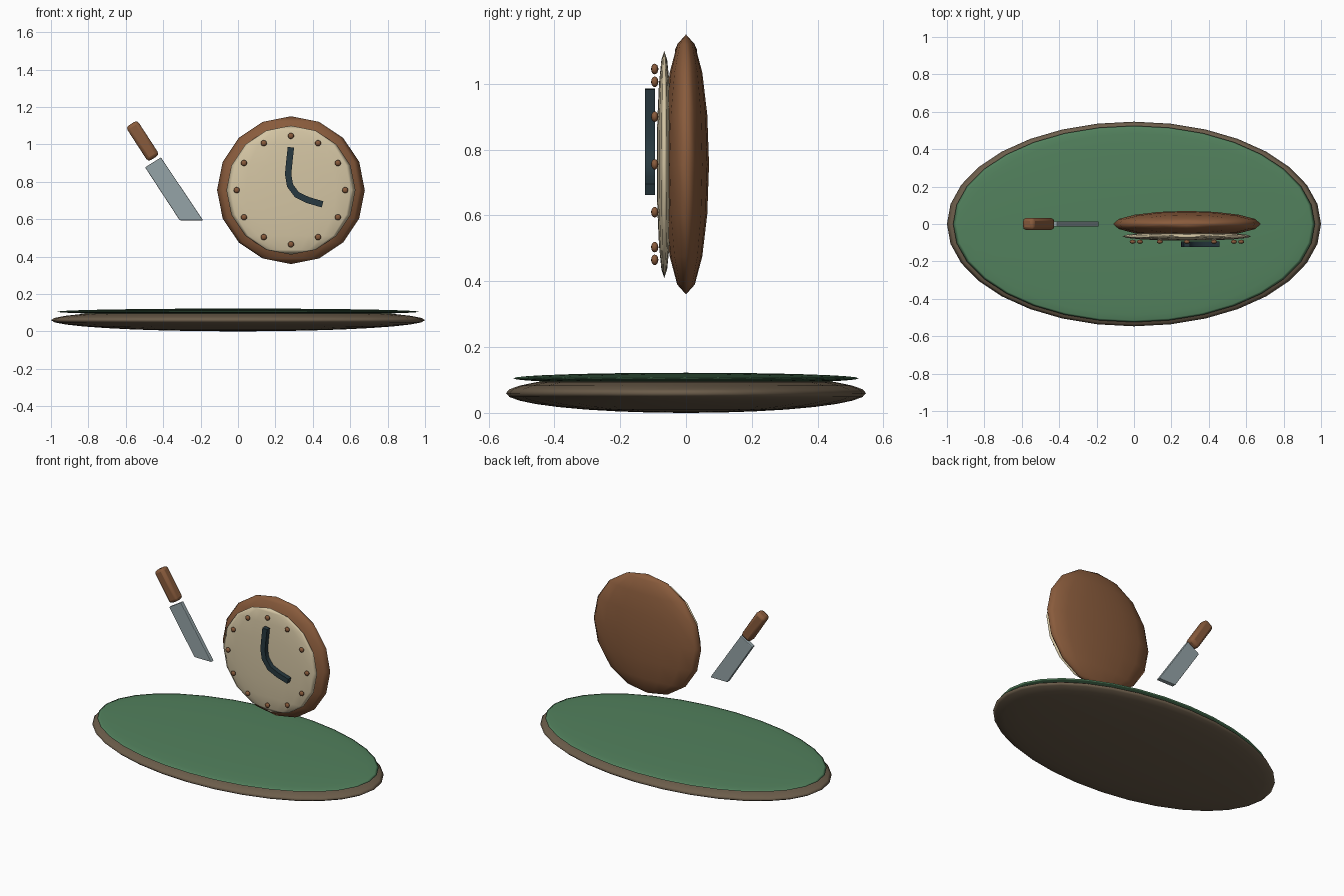
import bpy, bmesh, math
from mathutils import Vector

if "Cube" in bpy.data.objects:
    bpy.data.objects.remove(bpy.data.objects["Cube"])


def material(name, rgb):
    m = bpy.data.materials.new(name)
    m.diffuse_color = (*rgb, 1)
    m.use_nodes = True
    m.node_tree.nodes["Principled BSDF"].inputs["Base Color"].default_value = m.diffuse_color
    return m


EARTH = material("dark_earth", (0.15, 0.11, 0.07))
GREEN = material("green", (0.085, 0.22, 0.11))
WOOD = material("wood", (0.25, 0.105, 0.045))
CREAM = material("cream", (0.66, 0.56, 0.37))
INK = material("ink", (0.02, 0.04, 0.05))
STEEL = material("steel", (0.30, 0.37, 0.39))


def ellipsoid(name, loc, scale, mat, segs, rings):
    bpy.ops.mesh.primitive_uv_sphere_add(segments=segs, ring_count=rings, radius=1, location=loc)
    ob = bpy.context.object
    ob.name = name
    ob.scale = scale
    bpy.ops.object.transform_apply(location=False, rotation=False, scale=True)
    ob.data.materials.append(mat)
    bpy.ops.object.shade_smooth()
    return ob


def plate(name, outline, y0, y1, mat, bevel=0.0):
    """Extrude an x-z outline along y."""
    bm = bmesh.new()
    face = bm.faces.new([bm.verts.new((x, y0, z)) for x, z in outline])
    ext = bmesh.ops.extrude_face_region(bm, geom=[face])
    verts = [g for g in ext["geom"] if isinstance(g, bmesh.types.BMVert)]
    bmesh.ops.translate(bm, verts=verts, vec=(0, y1 - y0, 0))
    bmesh.ops.recalc_face_normals(bm, faces=bm.faces)
    me = bpy.data.meshes.new(name)
    bm.to_mesh(me)
    bm.free()
    ob = bpy.data.objects.new(name, me)
    bpy.context.collection.objects.link(ob)
    me.materials.append(mat)
    if bevel:
        mod = ob.modifiers.new("bevel", "BEVEL")
        mod.width = bevel
        mod.segments = 2
    return ob


# Oval base with a green top
ellipsoid("base", (0, 0, 0.06), (1.0, 0.547, 0.06), EARTH, 32, 16)
ellipsoid("green_top", (0, 0, 0.105), (0.967, 0.525, 0.017), GREEN, 32, 16)

# Clock body, dial and hour dots
CX, CZ = 0.283, 0.755
ellipsoid("clock_body", (CX, 0, CZ), (0.395, 0.07, 0.395), WOOD, 16, 8)
ellipsoid("clock_dial", (CX, -0.066, CZ), (0.345, 0.023, 0.345), CREAM, 16, 8)
for i in range(12):
    a = i * math.pi / 6
    ellipsoid(f"hour_dot_{i + 1}", (CX + 0.29 * math.sin(a), -0.095, CZ + 0.29 * math.cos(a)),
              (0.016, 0.011, 0.016), WOOD, 12, 8)

# Bent clock hands, one ribbon following a centre line
path = [Vector(p) for p in [(0.283, 0.984), (0.274, 0.904), (0.268, 0.84), (0.278, 0.78),
                            (0.315, 0.73), (0.374, 0.702), (0.452, 0.679)]]
left, right = [], []
for i, p in enumerate(path):
    d = (path[min(i + 1, 6)] - path[max(i - 1, 0)]).normalized()
    n = Vector((-d.y, d.x)) * 0.017
    left.append(p + n)
    right.append(p - n)
hands = plate("clock_hands", left + right[::-1], -0.124, -0.094, INK)

# Knife blade
plate("knife_blade", [(-0.497, 0.877), (-0.412, 0.93), (-0.187, 0.594), (-0.312, 0.594)],
      -0.014, 0.014, STEEL, 0.004)

# Knife handle
bpy.ops.mesh.primitive_cube_add(size=1, location=(-0.51, 0, 1.018))
handle = bpy.context.object
handle.name = "knife_handle"
handle.scale = (0.072, 0.066, 0.22)
bpy.ops.object.transform_apply(location=False, rotation=False, scale=True)
handle.rotation_euler = (0, -math.radians(33), 0)
handle.data.materials.append(WOOD)
mod = handle.modifiers.new("bevel", "BEVEL")
mod.width = 0.018
mod.segments = 2

# Smooth only the soft edges of the flat parts
for ob in (hands, handle):
    bpy.ops.object.select_all(action="DESELECT")
    ob.select_set(True)
    bpy.context.view_layer.objects.active = ob
    bpy.ops.object.shade_smooth_by_angle(angle=math.radians(40))
